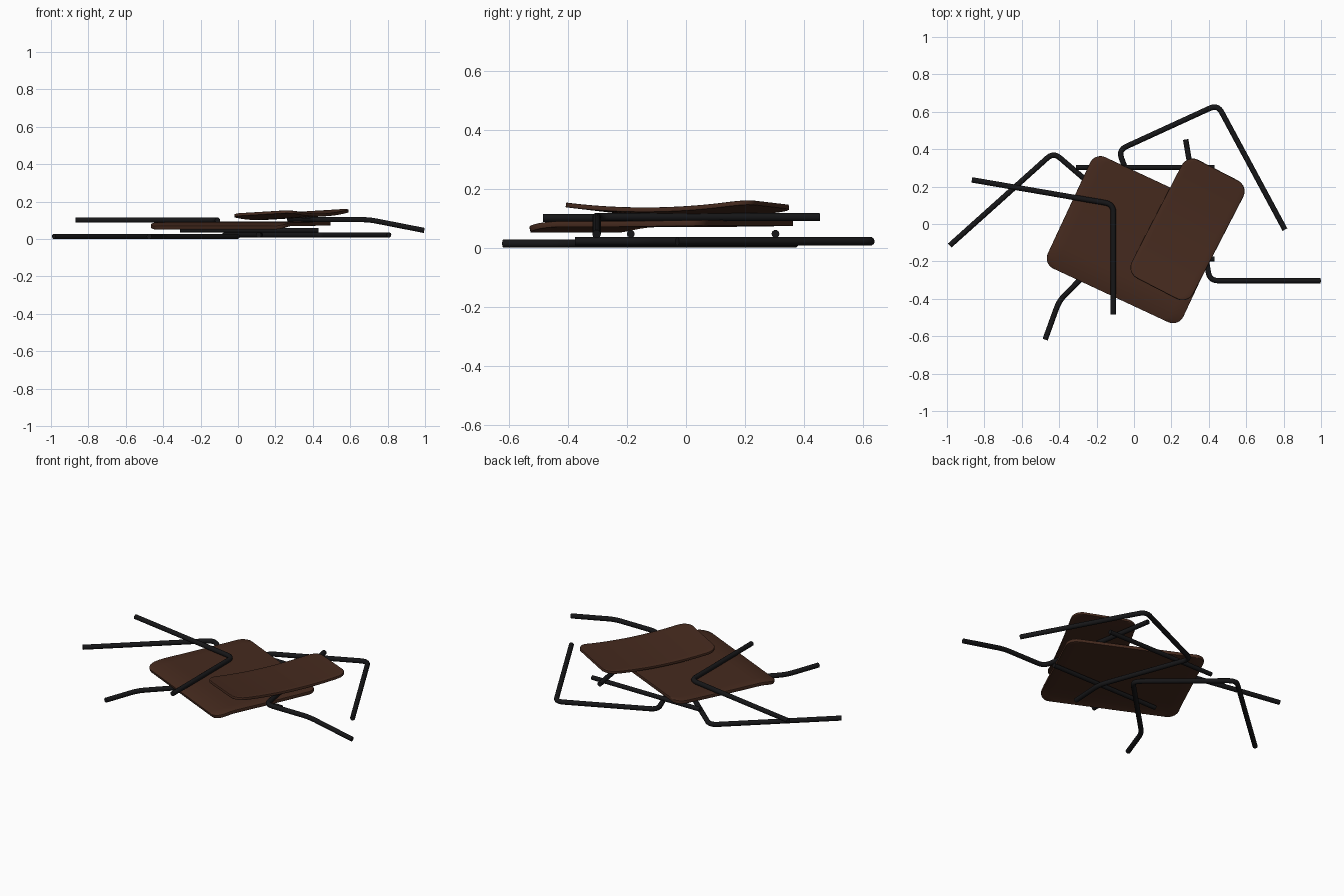
import bpy, bmesh, math
from mathutils import Vector

if "Cube" in bpy.data.objects:
    bpy.data.objects.remove(bpy.data.objects["Cube"])


def material(name, rgb):
    m = bpy.data.materials.new(name)
    m.diffuse_color = (*rgb, 1)
    m.use_nodes = True
    m.node_tree.nodes["Principled BSDF"].inputs["Base Color"].default_value = m.diffuse_color
    return m


BLACK = material("black_metal", (0.008, 0.008, 0.009))
BROWN = material("brown_wood", (0.06, 0.023, 0.013))


def finish(ob, mat, angle=40):
    ob.data.materials.clear()
    ob.data.materials.append(mat)
    bpy.ops.object.select_all(action='DESELECT')
    ob.select_set(True)
    bpy.context.view_layer.objects.active = ob
    bpy.ops.object.convert(target='MESH')
    bpy.ops.object.shade_smooth_by_angle(angle=math.radians(angle))


def rounded(points, cut):
    """Replace every inner corner of a path with a short arc."""
    p = [Vector(q) for q in points]
    out = [p[0]]
    for a, b, c in zip(p, p[1:], p[2:]):
        s, e = b + (a - b).normalized() * cut, b + (c - b).normalized() * cut
        for i in range(6):
            t = i / 5
            out.append(s * (1 - t) ** 2 + b * 2 * t * (1 - t) + e * t * t)
    return out + [p[-1]]


def tube(name, points, radius=0.0145, cut=0.045):
    path = rounded(points, cut)
    cu = bpy.data.curves.new(name, 'CURVE')
    cu.dimensions = '3D'
    cu.bevel_depth = radius
    cu.bevel_resolution = 3
    cu.use_fill_caps = True
    sp = cu.splines.new('POLY')
    sp.points.add(len(path) - 1)
    for q, co in zip(sp.points, path):
        q.co = (*co, 1)
    ob = bpy.data.objects.new(name, cu)
    bpy.context.collection.objects.link(ob)
    finish(ob, BLACK)


def panel(name, size, centre, angle, corner, height, thick):
    """Rounded-corner sheet; height(s, t) bends it, s and t run -1..1."""
    hu, hv = size[0] / 2, size[1] / 2
    ends = [corner * (1 - math.cos(math.pi / 2 * i / 5)) for i in range(6)]
    inner = [hv - corner - (2 * hv - 2 * corner) * i / 18 for i in range(1, 18)]
    rows = [hv - d for d in ends] + inner + [d - hv for d in reversed(ends)]
    ca, sa = math.cos(angle), math.sin(angle)
    bm = bmesh.new()
    grid = []
    for v in rows:
        k = max(0, corner - (hv - abs(v)))
        w = hu - corner + math.sqrt(max(0, corner ** 2 - k ** 2))
        row = []
        for i in range(13):
            u = w * (i / 6 - 1)
            row.append(bm.verts.new((centre[0] + u * ca - v * sa,
                                     centre[1] + u * sa + v * ca,
                                     height(u / hu, v / hv))))
        grid.append(row)
    for r0, r1 in zip(grid, grid[1:]):
        for i in range(12):
            bm.faces.new((r0[i], r1[i], r1[i + 1], r0[i + 1]))
    me = bpy.data.meshes.new(name)
    bm.to_mesh(me)
    bm.free()
    ob = bpy.data.objects.new(name, me)
    bpy.context.collection.objects.link(ob)
    sol = ob.modifiers.new("thickness", 'SOLIDIFY')
    sol.thickness, sol.offset = thick, 0
    bev = ob.modifiers.new("edge", 'BEVEL')
    bev.width, bev.segments = 0.005, 2
    bev.limit_method, bev.angle_limit = 'ANGLE', math.radians(50)
    finish(ob, BROWN)


# Bent leg frames lying on the floor
tube("leg_frame_left", [(-0.985, -0.115, 0.0145), (-0.43, 0.383, 0.0145),
                        (0.012, 0.003, 0.0145), (-0.40, -0.41, 0.0145),
                        (-0.475, -0.618, 0.0145)])
tube("leg_frame_right", [(0.807, -0.03, 0.022), (0.447, 0.638, 0.022),
                         (-0.083, 0.395, 0.022), (0.122, -0.155, 0.022),
                         (0.11, -0.375, 0.022)])

# Straight cross bars
for name, y in (("cross_bar_back", 0.303), ("cross_bar_front", -0.187)):
    tube(name, [(-0.31, y, 0.047), (0.43, y, 0.047)], 0.0135)

# Seat and back supports
tube("support_left", [(-0.867, 0.236, 0.101), (-0.11, 0.106, 0.101),
                      (-0.11, -0.485, 0.101)])
tube("support_right", [(0.276, 0.452, 0.104), (0.405, -0.303, 0.104),
                       (0.70, -0.303, 0.104), (0.996, -0.303, 0.046)])


def seat_height(s, t):
    lip = max(0, -t - 0.6) / 0.4
    return 0.08 - 0.02 * lip ** 2 + 0.004 * max(0, t)


def back_height(s, t):
    return 0.119 + 0.01 * s + 0.023 * t * t + 0.004 * t


# Seat panel with dropped front lip, and bowed back rest
panel("seat", (0.80, 0.655), (0.015, -0.083), math.radians(-25), 0.06,
      seat_height, 0.02)
panel("back_rest", (0.37, 0.712), (0.286, -0.029), math.radians(-27.3), 0.065,
      back_height, 0.016)
